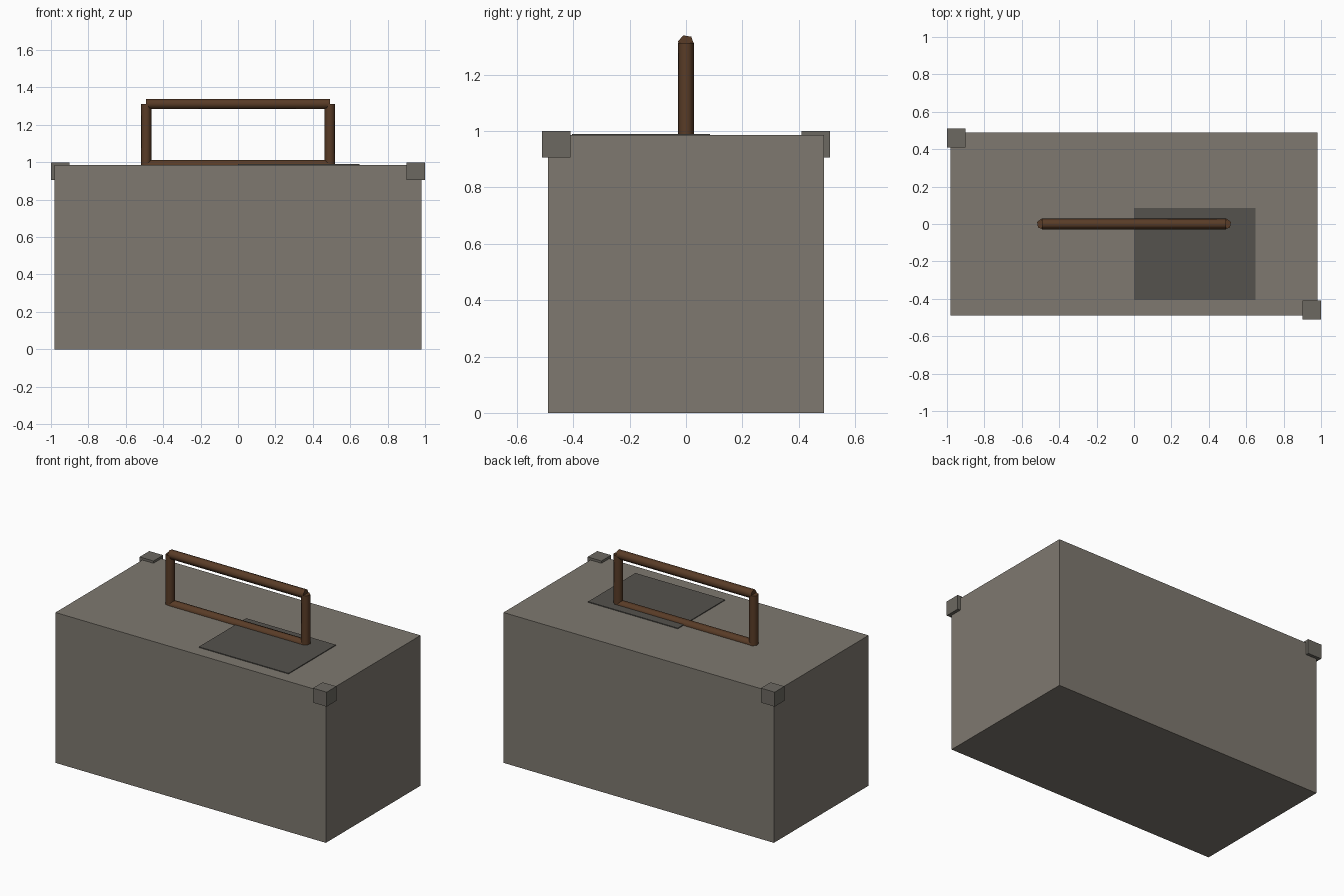
import bpy
import math
from mathutils import Vector, Matrix

if "Cube" in bpy.data.objects:
    bpy.data.objects.remove(bpy.data.objects["Cube"])


def material(name, rgb):
    m = bpy.data.materials.new(name)
    m.diffuse_color = (*rgb, 1)
    m.use_nodes = True
    m.node_tree.nodes["Principled BSDF"].inputs["Base Color"].default_value = m.diffuse_color
    return m


stone = material("warm_grey", (0.21, 0.19, 0.16))
trim = material("trim_grey", (0.15, 0.14, 0.12))
dark = material("dark_grey", (0.09, 0.085, 0.075))
wood = material("brown", (0.10, 0.045, 0.02))


def box(name, lo, hi, mat):
    lo, hi = Vector(lo), Vector(hi)
    bpy.ops.mesh.primitive_cube_add(size=1, location=(lo + hi) / 2)
    ob = bpy.context.object
    ob.name = name
    ob.scale = hi - lo
    bpy.ops.object.transform_apply(location=False, rotation=False, scale=True)
    ob.data.materials.append(mat)


def hex_bar(name, a, b, side, turn, mat):
    """Six-sided bar from a to b; turn is the first corner's angle from 'side'."""
    a, b, u = Vector(a), Vector(b), Vector(side)
    w = (b - a).normalized()
    v = w.cross(u)
    bpy.ops.mesh.primitive_cylinder_add(vertices=6, radius=0.029,
                                        depth=(b - a).length)
    ob = bpy.context.object
    ob.name = name
    # the primitive's first corner sits on +Y, so turn it back to +X first
    ob.data.transform(Matrix.Rotation(math.radians(turn - 90), 4, 'Z'))
    ob.data.transform(Matrix((u, v, w)).transposed().to_4x4())
    ob.location = (a + b) / 2
    ob.data.materials.append(mat)
    bpy.ops.object.shade_smooth_by_angle(angle=math.radians(65))


# main block and the thin plate on its lid
box("case_body", (-0.98, -0.49, 0), (0.98, 0.49, 0.985), stone)
box("lid_plate", (0, -0.405, 0.975), (0.65, 0.085, 0.99), dark)

# two corner guards on opposite corners
box("corner_guard_front", (0.9, -0.51, 0.905), (1.0, -0.41, 1.0), trim)
box("corner_guard_back", (-1.0, 0.41, 0.905), (-0.9, 0.51, 1.0), trim)

# handle frame
X, Z0, Z1 = 0.491, 0.985, 1.312
for label, z in (("bottom", Z0), ("top", Z1)):
    hex_bar("handle_" + label, (-X, 0, z), (X, 0, z), (0, 1, 0), 50, wood)
hex_bar("handle_post_left", (-X, 0, Z0), (-X, 0, Z1), (1, 0, 0), 160, wood)
hex_bar("handle_post_right", (X, 0, Z0), (X, 0, Z1), (1, 0, 0), 20, wood)
